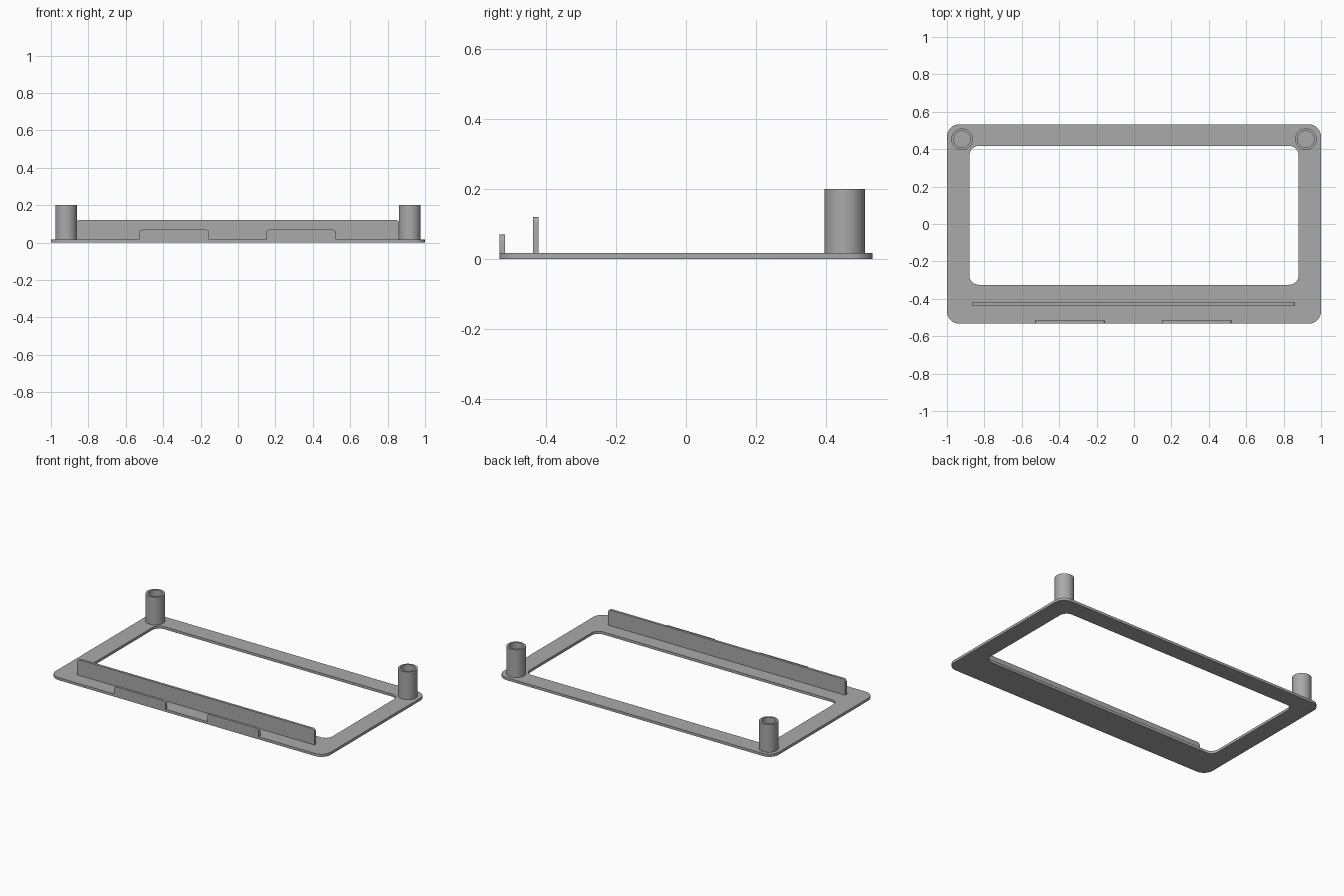
import bpy
import bmesh
from math import cos, sin, pi, radians
from mathutils import Vector

cube = bpy.data.objects.get("Cube")
if cube:
    bpy.data.objects.remove(cube, do_unlink=True)

grey = bpy.data.materials.new("plain grey")
grey.use_nodes = True
colour = (0.4, 0.4, 0.4, 1)
grey.diffuse_color = colour
grey.node_tree.nodes["Principled BSDF"].inputs["Base Color"].default_value = colour

PLATE = 0.017    # plate thickness
WALL = 0.016     # upright wall thickness
BACK = 0.533     # half depth of the plate


def finish(bm, name):
    bmesh.ops.recalc_face_normals(bm, faces=bm.faces)
    mesh = bpy.data.meshes.new(name)
    bm.to_mesh(mesh)
    bm.free()
    mesh.materials.append(grey)
    obj = bpy.data.objects.new(name, mesh)
    bpy.context.collection.objects.link(obj)
    bpy.ops.object.select_all(action="DESELECT")
    obj.select_set(True)
    bpy.context.view_layer.objects.active = obj
    bpy.ops.object.shade_smooth_by_angle(angle=radians(30))
    return obj


def rounded_rect(x0, x1, y0, y1, r, steps=8):
    """Outline of a rectangle with rounded corners, anticlockwise."""
    corners = [(x1 - r, y1 - r), (x0 + r, y1 - r), (x0 + r, y0 + r), (x1 - r, y0 + r)]
    return [(cx + r * cos((q + i / steps) * pi / 2), cy + r * sin((q + i / steps) * pi / 2))
            for q, (cx, cy) in enumerate(corners) for i in range(steps + 1)]


def bridge_rings(bm, rings):
    """Join matching rings of points, each to the next."""
    rings = [[bm.verts.new(p) for p in ring] for ring in rings]
    for a, b in zip(rings, rings[1:]):
        for i in range(len(a)):
            j = (i + 1) % len(a)
            bm.faces.new((a[i], a[j], b[j], b[i]))
    return rings


def at_height(outline, z):
    return [(x, y, z) for x, y in outline]


# Flat frame with a rounded window
outer = rounded_rect(-1, 1, -BACK, BACK, 0.066)
inner = rounded_rect(-0.88, 0.88, -0.325, 0.417, 0.05)
bm = bmesh.new()
bridge_rings(bm, [at_height(outer, 0), at_height(outer, PLATE), at_height(inner, PLATE),
                  at_height(inner, 0), at_height(outer, 0)])
bmesh.ops.remove_doubles(bm, verts=bm.verts, dist=1e-5)
finish(bm, "base_frame")


# Upright walls with rounded top corners
def upright(name, x0, x1, y, top, r, steps=6):
    profile = [(x0, PLATE), (x1, PLATE)]
    for cx, start in ((x1 - r, 0), (x0 + r, pi / 2)):
        for i in range(steps + 1):
            a = start + i / steps * pi / 2
            profile.append((cx + r * cos(a), top - r + r * sin(a)))
    bm = bmesh.new()
    face = bm.faces.new([bm.verts.new((x, y, z)) for x, z in profile])
    out = bmesh.ops.extrude_face_region(bm, geom=[face], use_keep_orig=True)
    moved = [v for v in out["geom"] if isinstance(v, bmesh.types.BMVert)]
    bmesh.ops.translate(bm, verts=moved, vec=Vector((0, WALL, 0)))
    finish(bm, name)


upright("long_wall", -0.864, 0.862, -0.437, 0.12, 0.016)
upright("right_front_tab", -0.528, -0.154, -BACK, 0.069, 0.018)
upright("left_front_tab", 0.15, 0.524, -BACK, 0.069, 0.018)


# Hollow corner posts, closed by the plate below
def circle(r, z, x, y, n=48):
    return [(x + r * cos(2 * pi * i / n), y + r * sin(2 * pi * i / n), z) for i in range(n)]


for side, name in ((-1, "right_post"), (1, "left_post")):
    x, y = side * 0.919, 0.453
    bm = bmesh.new()
    rings = bridge_rings(bm, [circle(0.058, PLATE, x, y), circle(0.058, 0.2, x, y),
                              circle(0.044, 0.2, x, y), circle(0.044, PLATE + 0.001, x, y)])
    bm.faces.new(rings[-1])
    bm.faces.new(rings[0])
    finish(bm, name)
